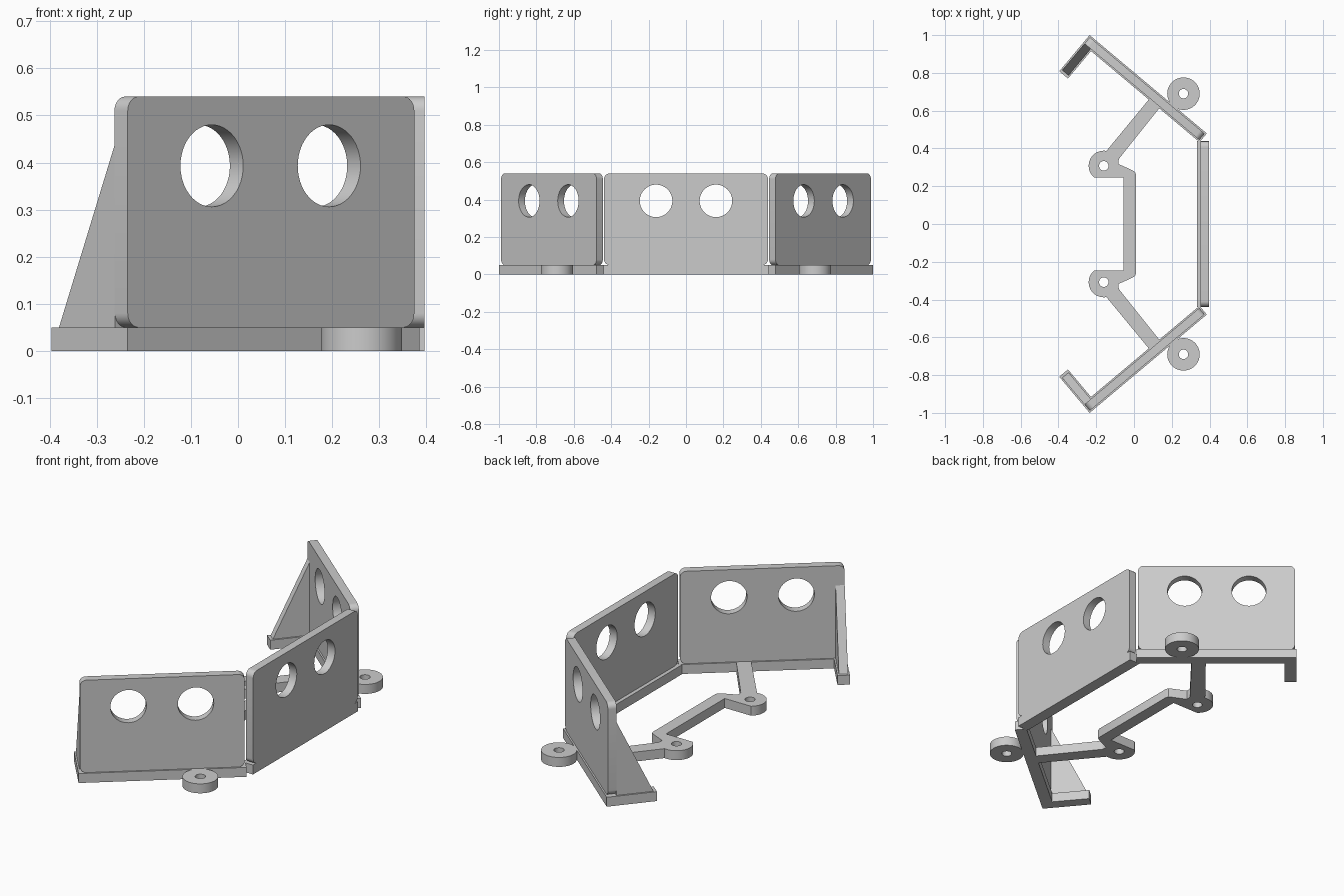
import bpy, bmesh
from math import sin, cos, pi, radians
from mathutils import Matrix, Vector

if "Cube" in bpy.data.objects:
    bpy.data.objects.remove(bpy.data.objects["Cube"])

grey = bpy.data.materials.new("plain grey")
grey.use_nodes = True
grey.diffuse_color = (0.6, 0.6, 0.6, 1)
grey.node_tree.nodes["Principled BSDF"].inputs["Base Color"].default_value = (0.6, 0.6, 0.6, 1)

Z = Vector((0, 0, 1))
BASE = 0.05          # height of the base rails
TOP = 0.54           # height of the panels
MIRROR = Matrix.Scale(-1, 4, (0, 1, 0))


def arc(cx, cy, r, a0, a1, n):
    return [(cx + r * cos(radians(a0 + (a1 - a0) * i / n)),
             cy + r * sin(radians(a0 + (a1 - a0) * i / n))) for i in range(n + 1)]


def circle(cx, cy, r, n=48):
    return arc(cx, cy, r, 0, 360, n)[:-1]


def rect(x0, y0, x1, y1):
    return [(x0, y0), (x1, y0), (x1, y1), (x0, y1)]


def rounded(x0, y0, x1, y1, r):
    return (arc(x0 + r, y0 + r, r, 180, 270, 8) + arc(x1 - r, y0 + r, r, 270, 360, 8)
            + arc(x1 - r, y1 - r, r, 0, 90, 8) + arc(x0 + r, y1 - r, r, 90, 180, 8))


def frame(origin, x_axis, y_axis):
    """Matrix whose local xy plane carries an outline."""
    x, y = Vector(x_axis), Vector(y_axis)
    m = Matrix((x, y, x.cross(y))).transposed().to_4x4()
    m.translation = Vector(origin)
    return m


def slab(name, loops, z0, z1, matrix=Matrix()):
    """Extrude an outline with holes from z0 to z1 along the frame's normal."""
    curve = bpy.data.curves.new(name, 'CURVE')
    curve.dimensions = '2D'
    curve.fill_mode = 'BOTH'
    curve.extrude = (z1 - z0) / 2
    for loop in loops:
        spline = curve.splines.new('POLY')
        spline.points.add(len(loop) - 1)
        for point, (x, y) in zip(spline.points, loop):
            point.co = (x, y, 0, 1)
        spline.use_cyclic_u = True
    helper = bpy.data.objects.new(name + " outline", curve)
    bpy.context.collection.objects.link(helper)
    graph = bpy.context.evaluated_depsgraph_get()
    mesh = bpy.data.meshes.new_from_object(helper.evaluated_get(graph))
    bpy.data.objects.remove(helper)

    bm = bmesh.new()
    bm.from_mesh(mesh)
    bmesh.ops.remove_doubles(bm, verts=bm.verts, dist=1e-5)
    bm.transform(matrix @ Matrix.Translation((0, 0, (z0 + z1) / 2)))
    bmesh.ops.recalc_face_normals(bm, faces=bm.faces)
    for face in bm.faces:
        face.smooth = True
        face.material_index = 0
    bm.to_mesh(mesh)
    bm.free()
    mesh.set_sharp_from_angle(angle=radians(30))
    mesh.materials.clear()
    mesh.materials.append(grey)
    mesh.name = name
    obj = bpy.data.objects.new(name, mesh)
    bpy.context.collection.objects.link(obj)
    return obj


# Middle wall: rail and panel with two round openings
HOLE_Z, HOLE_R = 0.393, 0.087
slab("middle_rail", [rect(0.333, -0.44, 0.396, 0.44)], 0, BASE)
slab("middle_panel",
     [rounded(-0.438, BASE, 0.438, TOP, 0.03),
      circle(-0.16, HOLE_Z, HOLE_R), circle(0.16, HOLE_Z, HOLE_R)],
     0.353, 0.396, frame((0, 0, 0), (0, 1, 0), Z))

# Side walls, mirrored front to back
slant = radians(40)
along = Vector((cos(slant), sin(slant), 0))
inward = Vector((-sin(slant), cos(slant), 0))
corner = Vector((-0.235, -1, 0))
for side, flip in (("front", Matrix()), ("back", MIRROR)):
    # Base rail with its short return foot
    slab(side + "_rail",
         [[(0, 0), (0.81, 0), (0.81, 0.06), (0.06, 0.06), (0.06, 0.25), (0, 0.25)]],
         0, BASE, flip @ frame(corner, along, inward))
    # Upright panel
    slab(side + "_panel",
         [rounded(0.008, BASE, 0.802, TOP, 0.03),
          circle(0.241, HOLE_Z, HOLE_R), circle(0.566, HOLE_Z, HOLE_R)],
         -0.052, -0.008, flip @ frame(corner, along, Z))
    # Triangular brace above the foot
    slab(side + "_brace", [[(0.05, BASE), (0.235, BASE), (0.05, 0.44)]],
         0.008, 0.052, flip @ frame(corner, inward, Z))
    # Outer screw boss
    slab(side + "_boss", [circle(0.262, -0.69, 0.086), circle(0.262, -0.69, 0.025)],
         0, BASE, flip)

# Inner bracket: two arms, two screw lugs and the joining bar
LUG = (-0.16, 0.308)
half = ([(-0.055, 0.246)] + arc(*LUG, 0.08, 231, 80, 24)
        + [(0.09, 0.673), (0.154, 0.638), (-0.08, 0.345), (-0.083, 0.318),
           (-0.012, 0.286), (0.005, 0.276), (0.01, 0.262)])
outline = half + [(x, -y) for x, y in reversed(half)]
slab("inner_bracket",
     [outline, circle(*LUG, 0.025), circle(LUG[0], -LUG[1], 0.025)], 0, BASE)
